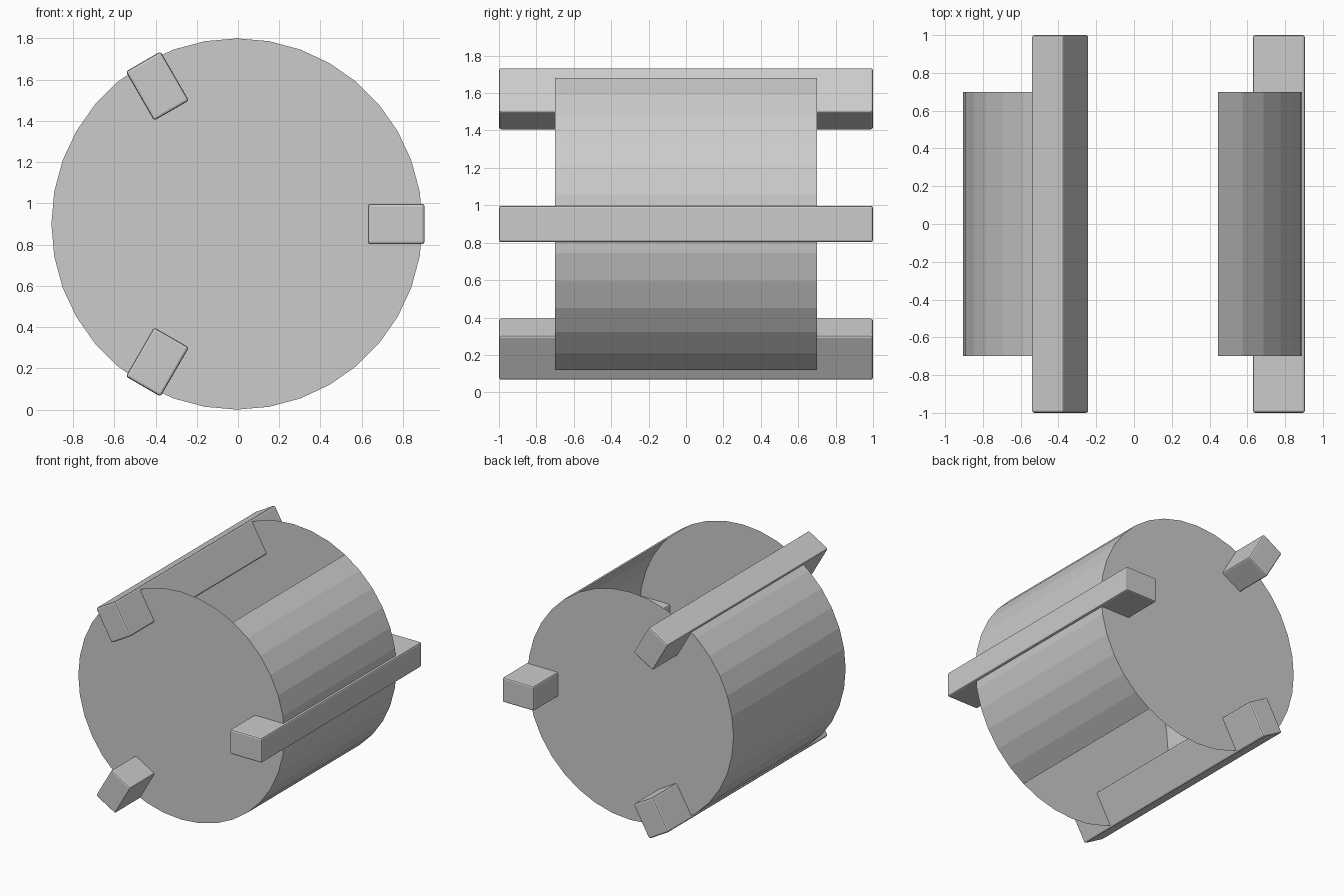
import bpy, bmesh
from math import sin, cos, radians

if "Cube" in bpy.data.objects:
    bpy.data.objects.remove(bpy.data.objects["Cube"])

CX, CZ, R, HALF = -0.005, 0.90, 0.90, 0.70   # drum axis, radius, half length


def add_object(name, bm):
    bmesh.ops.recalc_face_normals(bm, faces=bm.faces)
    mesh = bpy.data.meshes.new(name)
    bm.to_mesh(mesh)
    bm.free()
    obj = bpy.data.objects.new(name, mesh)
    bpy.context.collection.objects.link(obj)
    return obj


# Drum: 36-sided thin shell with two full end discs, open at top and bottom
bm = bmesh.new()
rings = [[bm.verts.new((CX + R * cos(radians(a)), y, CZ + R * sin(radians(a))))
          for a in range(0, 360, 10)] for y in (-HALF, HALF)]
for ring in rings:
    bm.faces.new(ring)
for i in range(36):
    angle = i * 10
    if 60 <= angle < 120 or 240 <= angle < 300:
        continue
    j = (i + 1) % 36
    bm.faces.new((rings[0][i], rings[0][j], rings[1][j], rings[1][i]))
add_object("drum", bm)

# Three long bars evenly spaced round the drum, crossing its rim
for n, name in enumerate(("right_bar", "upper_left_bar", "lower_left_bar")):
    a = radians(120 * n)
    bm = bmesh.new()
    bmesh.ops.create_cube(bm, size=1)
    bmesh.ops.scale(bm, vec=(0.275, 2.0, 0.195), verts=bm.verts)
    bar = add_object(name, bm)
    bar.location = (CX + 0.7725 * cos(a), 0, CZ + 0.7725 * sin(a))
    bar.rotation_euler = (0, -a, 0)
    bevel = bar.modifiers.new("soft_edges", 'BEVEL')
    bevel.width = 0.012
    bevel.segments = 2
